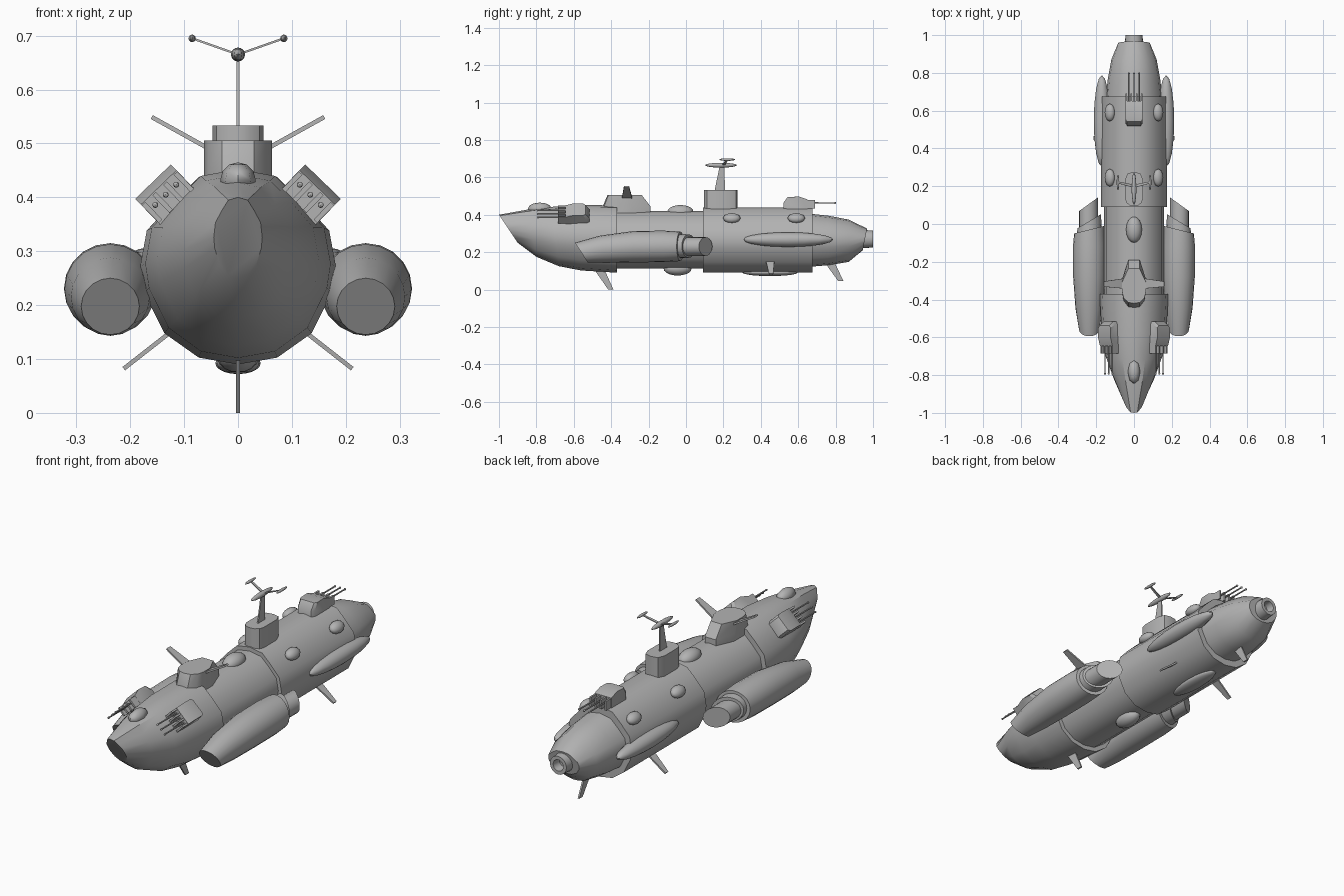
import bpy, bmesh
from math import sin, cos, pi, radians
from mathutils import Vector, Matrix

if "Cube" in bpy.data.objects:
    bpy.data.objects.remove(bpy.data.objects["Cube"])

grey = bpy.data.materials.new("hull_grey")
grey.use_nodes = True
colour = (0.45, 0.45, 0.45, 1)
grey.diffuse_color = colour
grey.node_tree.nodes["Principled BSDF"].inputs["Base Color"].default_value = colour


def finish(name, bm, matrix=None, angle=35):
    if matrix:
        bm.transform(matrix)
    bmesh.ops.recalc_face_normals(bm, faces=bm.faces[:])
    mesh = bpy.data.meshes.new(name)
    bm.to_mesh(mesh)
    bm.free()
    mesh.materials.append(grey)
    obj = bpy.data.objects.new(name, mesh)
    bpy.context.collection.objects.link(obj)
    bpy.ops.object.select_all(action="DESELECT")
    obj.select_set(True)
    bpy.context.view_layer.objects.active = obj
    bpy.ops.object.shade_smooth_by_angle(angle=radians(angle))
    return obj


def add_rings(bm, rings):
    """Skin a list of equal point rings and cap both ends."""
    loops = [[bm.verts.new(p) for p in ring] for ring in rings]
    n = len(loops[0])
    for a, b in zip(loops, loops[1:]):
        for i in range(n):
            j = (i + 1) % n
            bm.faces.new((a[i], a[j], b[j], b[i]))
    bm.faces.new(loops[0])
    bm.faces.new(loops[-1])


def skin(name, rings, angle=35):
    bm = bmesh.new()
    add_rings(bm, rings)
    return finish(name, bm, angle=angle)


def mirrored(half):
    """Close a half outline that starts and ends on the centre line."""
    return half + [(-x, v) for x, v in reversed(half) if x > 0]


hull_outline = mirrored([(0, 0), (.4, .035), (.75, .16), (.96, .37), (1, .5),
                         (.93, .69), (.66, .84), (.4, .965), (0, 1)])
round_outline = [(sin(2 * pi * i / 20), .5 - .5 * cos(2 * pi * i / 20)) for i in range(20)]


def body(name, stations, outline, cx=0):
    """Stations: y at top, y at bottom, z top, z bottom, half width, sideways slant."""
    rings = []
    for yt, yb, zt, zb, w, slant in stations:
        rings.append([(cx + x * w, yb + (yt - yb) * f - slant * x * w, zb + (zt - zb) * f)
                      for x, f in outline])
    return skin(name, rings)


def blister(name, centre, radii, segments=16, turn=0):
    bm = bmesh.new()
    bmesh.ops.create_uvsphere(bm, u_segments=segments, v_segments=segments // 2 + 2, radius=1)
    m = (Matrix.Translation(centre) @ Matrix.Rotation(radians(turn), 4, "Y")
         @ Matrix.Diagonal((*radii, 1)))
    return finish(name, bm, m, 60)


def fin(name, root, tip, root_chord, tip_chord, thick=.008):
    root, tip = Vector(root), Vector(tip)
    side = (tip - root).cross(Vector((0, 1, 0))).normalized() * thick / 2
    rings = []
    for p, chord in ((root, root_chord), (tip, tip_chord)):
        c = Vector((0, chord / 2, 0))
        rings.append([p + c + side, p - c + side, p - c - side, p + c - side])
    return skin(name, rings)


def tower(name, half_plan, levels):
    """Levels: height, lengthwise scale, lengthwise shift of the plan."""
    plan = mirrored(half_plan)
    return skin(name, [[(x, y * s + d, z) for x, y in plan] for z, s, d in levels])


def turret(name, matrix):
    bm = bmesh.new()
    # wedge housing with narrowed shoulders at the back
    side = [(-.085, -.02), (-.085, .025), (-.062, .058), (0, .06), (.045, .045), (.045, -.02)]
    rings = []
    for x, s in ((-.046, .8), (-.036, 1), (.036, 1), (.046, .8)):
        rings.append([(x, y * s if y < 0 else y, z) for y, z in side])
    add_rings(bm, rings)
    # slotted gun shield
    for x in (-.041, -.014, .014, .041):
        box = bmesh.ops.create_cube(bm, size=1)["verts"]
        bmesh.ops.transform(bm, verts=box, matrix=Matrix.Translation((x, .06, .02))
                            @ Matrix.Diagonal((.009, .05, .045, 1)))
    # barrels with rounded muzzles
    for x in (-.027, 0, .027):
        rod = bmesh.ops.create_cone(bm, cap_ends=True, segments=8, radius1=.004,
                                    radius2=.0035, depth=.16)["verts"]
        bmesh.ops.transform(bm, verts=rod, matrix=Matrix.Translation((x, .115, .026))
                            @ Matrix.Rotation(-pi / 2, 4, "X"))
        tip = bmesh.ops.create_uvsphere(bm, u_segments=8, v_segments=6, radius=.0055)["verts"]
        bmesh.ops.translate(bm, verts=tip, vec=(x, .192, .026))
    finish(name, bm, matrix)


# Hull sections
body("bow_hull", [(-1, -.9, .40, .25, .045, 0), (-.85, -.8, .427, .175, .105, 0),
                  (-.72, -.68, .442, .125, .15, 0), (-.58, -.56, .452, .102, .172, 0),
                  (-.37, -.37, .45, .09, .182, 0)], hull_outline)
body("middle_hull", [(-.4, -.4, .42, .112, .158, 0), (.12, .12, .42, .112, .158, 0)], hull_outline)
body("rear_hull", [(.09, .09, .44, .09, .175, 0), (.675, .675, .44, .09, .175, 0)], hull_outline)
body("tail_hull", [(.64, .64, .408, .12, .15, 0), (.76, .76, .395, .13, .14, 0),
                   (.87, .87, .374, .148, .12, 0), (.968, .945, .326, .21, .085, 0)], hull_outline)
skin("tail_nozzle", [[(r * x, y, .27 + r * (2 * f - 1)) for x, f in round_outline]
                     for y, r in ((.9, .052), (1, .045), (1, .028), (.955, .024))])

# Side engines, blisters, domes, fins and guns
for s, label in ((1, "left"), (-1, "right")):
    body(label + "_engine_pod", [(-.594, -.525, .25, .145, .054, 0), (-.46, -.43, .288, .143, .073, 0),
                                 (-.28, -.28, .313, .145, .085, 0), (-.12, -.12, .315, .147, .086, 0),
                                 (-.03, -.03, .31, .152, .08, .25 * s)], round_outline, .237 * s)
    body(label + "_engine_collar", [(-.06, -.06, .298, .168, .065, .25 * s),
                                    (.015, .015, .295, .17, .063, .6 * s)], round_outline, .237 * s)
    body(label + "_engine_nozzle", [(-.03, -.03, .28, .18, .05, 0),
                                    (.105, .105, .28, .18, .05, .72 * s)], round_outline, .24 * s)
    blister(label + "_side_blister", (.17 * s, .545, .267), (.043, .242, .039))
    for y, place in ((.245, "front"), (.59, "rear")):
        blister(f"{label}_{place}_dome", (.128 * s, y, .382), (.03, .047, .024), 12, 40 * s)
    fin(label + "_upper_fin", (.05 * s, -.315, .488), (.16 * s, -.318, .549), .055, .028)
    fin(label + "_lower_fin", (.125 * s, .45, .15), (.212 * s, .455, .082), .045, .022)
    turret(label + "_bow_turret", Matrix.Translation((.116 * s, -.6, .386))
           @ Matrix.Rotation(s * radians(44), 4, "Y") @ Matrix.Rotation(pi, 4, "Z"))
turret("stern_turret", Matrix.Translation((0, .605, .437)))

# Centre line domes and fins
blister("bow_dome", (0, -.782, .432), (.033, .064, .033), 8)
blister("top_dome", (0, -.03, .415), (.042, .07, .037))
blister("belly_dome", (0, -.045, .112), (.042, .075, .037))
blister("belly_blister", (0, .45, .092), (.042, .15, .02))
fin("bow_keel_fin", (0, -.465, .11), (0, -.402, 0), .055, .028)
fin("stern_keel_fin", (0, .765, .15), (0, .828, .045), .055, .028)

# Command tower
tower("command_tower", [(0, -.125), (.03, -.118), (.055, -.085), (.063, -.04), (.063, .03),
                        (.03, .13), (0, .13)],
      [(.41, 1, -.32), (.445, 1, -.32), (.505, .72, -.33)])

# Radar tower, mast and antennas
tower("radar_tower", [(0, .095), (.022, .098), (.04, .112), (.047, .135), (.047, .235),
                      (.034, .268), (0, .275)], [(.41, 1, 0), (.533, 1, 0)])
fin("radar_mast", (0, .18, .52), (0, .193, .665), .058, .024, .006)
blister("main_antenna", (0, .187, .665), (.013, .085, .013), 12)
for s, label in ((1, "left"), (-1, "right")):
    fin(label + "_antenna_arm", (0, .2, .665), (.085 * s, .22, .695), .016, .01, .004)
    blister(label + "_antenna", (.085 * s, .22, .695), (.007, .043, .007), 10)
